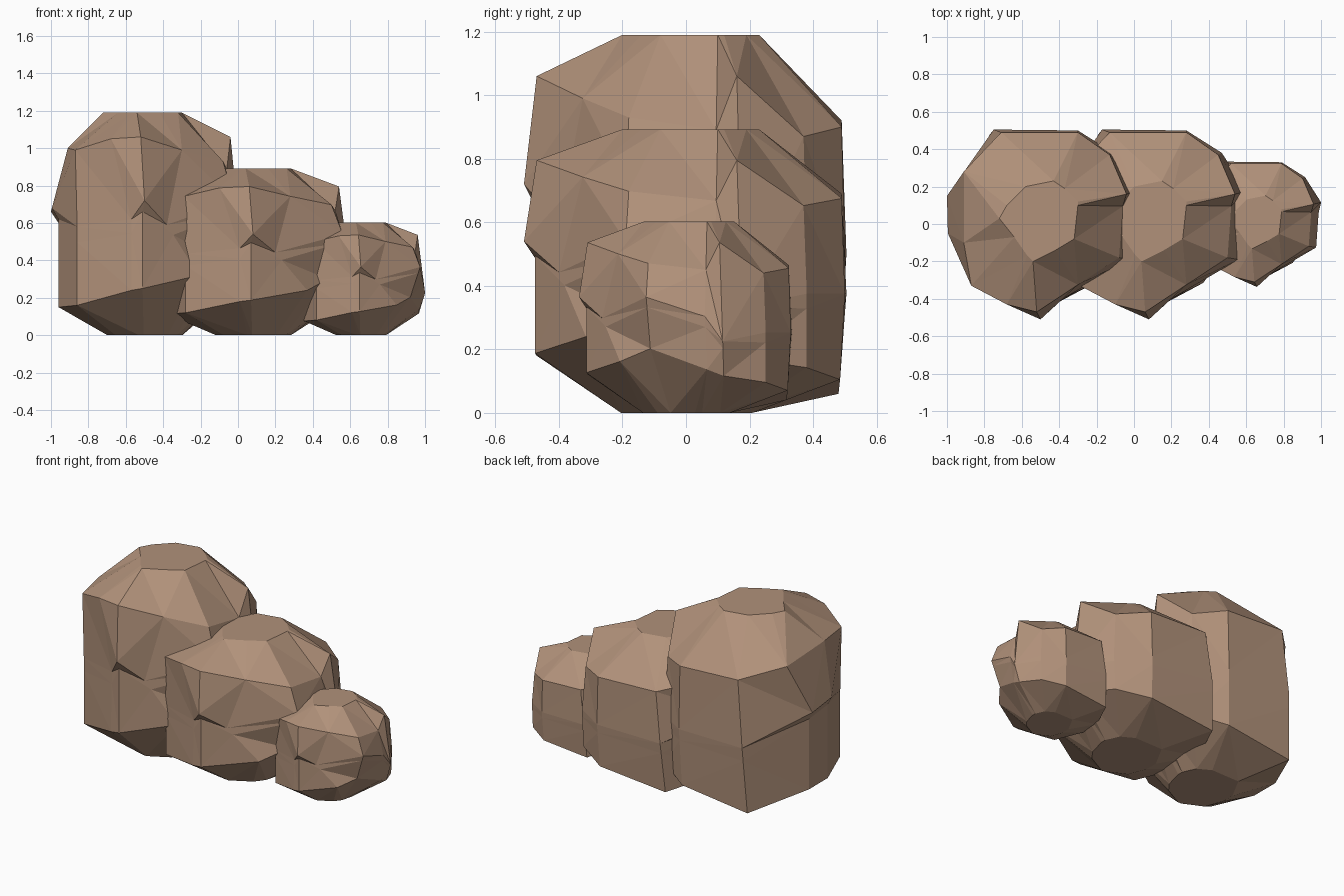
import bpy, bmesh
from mathutils import Vector

if "Cube" in bpy.data.objects:
    bpy.data.objects.remove(bpy.data.objects["Cube"])

# One boulder as vertical columns, counter-clockwise from the front:
# top x, y | shoulder x, y, z | waist x, y, z | foot x, y, z
TOP_Z = 1.19
COLUMNS = [
    (-.04, -.20, -.02, -.47, 1.06, .00, -.51, .72, -.01, -.475, .25),
    (.08, -.14, .20, -.325, .99, .12, -.40, .59, .29, -.315, .32),
    (.18, -.08, .42, -.18, .93, .48, -.19, .72, .40, -.17, .40),
    (.20, .10, .44, .095, .89, .50, .09, .60, .47, .10, .27),
    (.20, .12, .46, .16, 1.06, .52, .175, .445, .47, .18, .23),
    (.13, .19, .37, .37, .87, .39, .38, .50, .38, .38, .19),
    (.07, .23, .20, .49, .90, .20, .50, .50, .19, .485, .14),
    (-.08, .20, -.21, .49, .92, -.25, .505, .50, -.27, .48, .08),
    (-.18, .10, -.41, .28, .98, -.50, .15, .66, -.46, .13, .15),
    (-.22, .03, -.41, -.10, 1.0, -.495, -.05, .68, -.46, -.06, .15),
    (-.14, -.07, -.37, -.33, .99, -.36, -.33, .58, -.36, -.33, .16),
    (-.07, -.17, -.18, -.43, 1.05, -.07, -.46, .62, -.07, -.47, .24),
]
OVERHANGS = (0, 8, 9)      # columns whose waist juts out as a ledge

stone = bpy.data.materials.new("brown_stone")
stone.diffuse_color = (0.44, 0.285, 0.195, 1)
stone.use_nodes = True
stone.node_tree.nodes["Principled BSDF"].inputs["Base Color"].default_value = stone.diffuse_color


def boulder_mesh():
    bm = bmesh.new()
    cols = []
    for i, c in enumerate(COLUMNS):
        waist, foot = Vector(c[5:8]), Vector(c[8:11])
        under = waist.lerp(foot, .2)
        if i in OVERHANGS:
            under = Vector((foot.x, foot.y, waist.z - .06))
        pts = [(c[0], c[1], TOP_Z), c[2:5], waist, under, foot,
               (foot.x * .43, foot.y * .43, 0)]
        cols.append([bm.verts.new(p) for p in pts])
    # flat side facets
    n, last = len(cols), len(cols[0]) - 1
    sides = []
    for i in range(n):
        a, b = cols[i], cols[(i + 1) % n]
        for k in range(last):
            sides.append(bm.faces.new((a[k], a[k + 1], b[k + 1], b[k])))
    # flat top and base
    bm.faces.new([c[0] for c in cols])
    bm.faces.new([c[last] for c in reversed(cols)])
    bmesh.ops.triangulate(bm, faces=sides)
    bmesh.ops.recalc_face_normals(bm, faces=bm.faces[:])
    me = bpy.data.meshes.new("boulder")
    bm.to_mesh(me)
    bm.free()
    me.materials.append(stone)
    return me


# Three copies stepping down to the right
mesh = boulder_mesh()
for name, x, width, height in (("tall_boulder", -.50, 1, 1),
                               ("middle_boulder", .08, 1, .75),
                               ("small_boulder", .657, .66, .506)):
    ob = bpy.data.objects.new(name, mesh)
    ob.location.x = x
    ob.scale = (width, width, height)
    bpy.context.collection.objects.link(ob)
